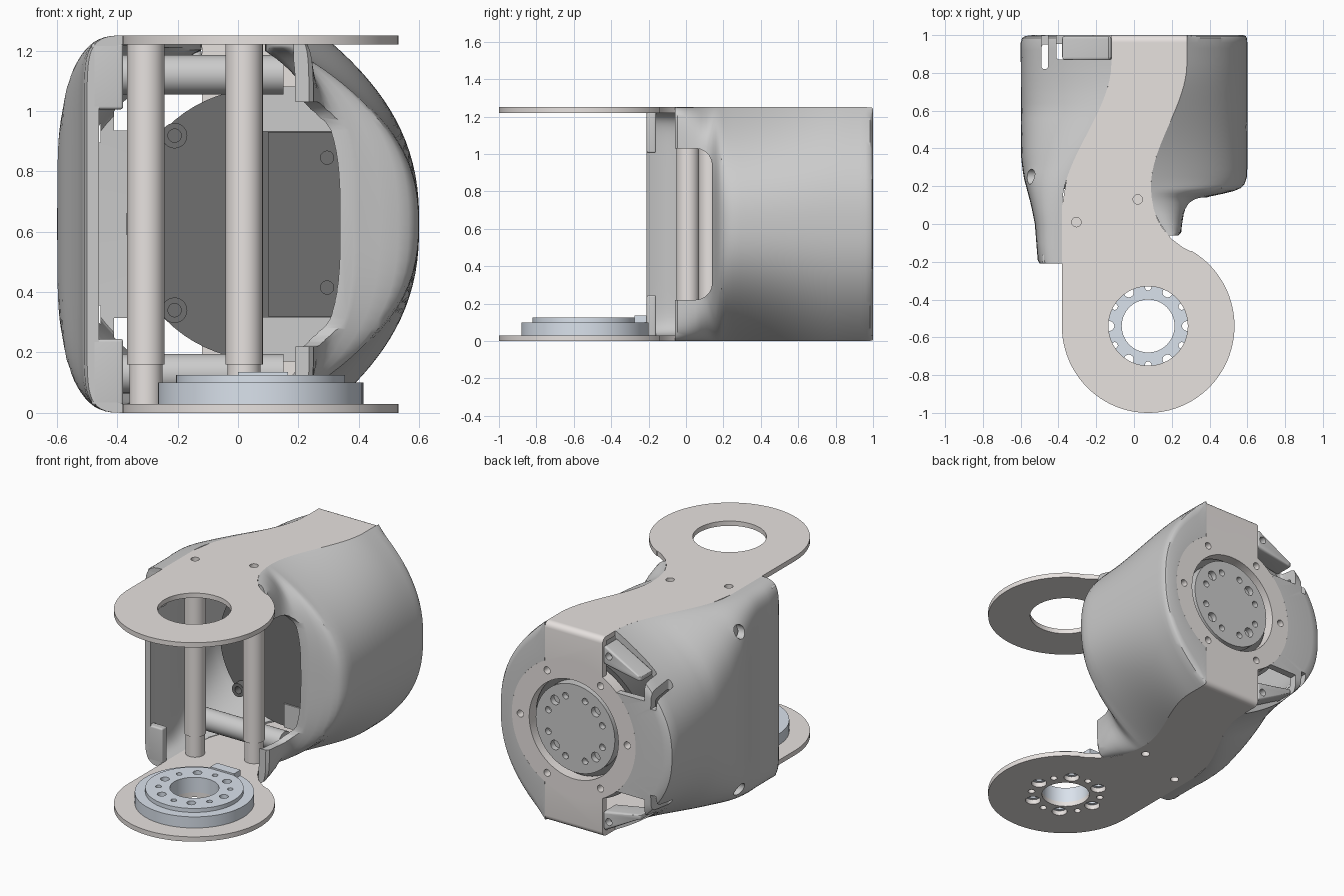
import bpy, bmesh, math
from mathutils import Vector, Matrix

if "Cube" in bpy.data.objects:
    bpy.data.objects.remove(bpy.data.objects["Cube"])

CX, CZ, PY = 0.08, 0.625, -0.54      # motor axis x/z, pivot ring y
PX = 0.075


def mat(name, c):
    m = bpy.data.materials.new(name)
    m.diffuse_color = (*c, 1)
    m.use_nodes = True
    m.node_tree.nodes["Principled BSDF"].inputs["Base Color"].default_value = m.diffuse_color
    return m


TAN = mat("warm_metal", (0.80, 0.76, 0.74))
BLUE = mat("pale_steel", (0.70, 0.76, 0.84))
DARK = mat("dark_motor", (0.16, 0.16, 0.16))


def obj(name, bm, m=None):
    me = bpy.data.meshes.new(name)
    bm.to_mesh(me)
    bm.free()
    o = bpy.data.objects.new(name, me)
    bpy.context.collection.objects.link(o)
    if m:
        me.materials.append(m)
    return o


def cyls(name, items, m=None):
    bm = bmesh.new()
    for a, b, r, *seg in items:
        a, b = Vector(a), Vector(b)
        rot = (b - a).to_track_quat('Z', 'Y').to_matrix().to_4x4()
        bmesh.ops.create_cone(bm, cap_ends=True, segments=seg[0] if seg else 48, radius1=r, radius2=r,
                              depth=(b - a).length, matrix=Matrix.Translation((a + b) / 2) @ rot)
    return obj(name, bm, m)


def box(name, lo, hi, m=None, bevel=0, pick=None):
    bm = bmesh.new()
    lo, hi = Vector(lo), Vector(hi)
    bmesh.ops.create_cube(bm, size=1, matrix=Matrix.Translation((lo + hi) / 2) @ Matrix.Diagonal((*(hi - lo), 1)))
    if bevel:
        es = [e for e in bm.edges if pick is None or pick(e)]
        bmesh.ops.bevel(bm, geom=es, offset=bevel, segments=5, profile=0.5, affect='EDGES')
    return obj(name, bm, m)


def along(axis):
    return lambda e: abs(e.verts[0].co[axis] - e.verts[1].co[axis]) > 0.1


# boolean difference; tries the next solver if the body is lost
def cut(o, c):
    c.hide_render = True
    old = o.data.copy()
    bpy.context.view_layer.update()
    size = o.dimensions.copy()
    for solver in ('MANIFOLD', 'EXACT', 'FLOAT'):
        md = o.modifiers.new("cut", 'BOOLEAN')
        md.object, md.operation, md.solver = c, 'DIFFERENCE', solver
        bpy.context.view_layer.objects.active = o
        bpy.ops.object.modifier_apply(modifier=md.name)
        bpy.context.view_layer.update()
        if (o.dimensions - size).length < 0.1 and len(o.data.polygons) > len(old.polygons) * 0.4:
            break
        o.modifiers.clear()
        o.data = old.copy()
    bpy.data.objects.remove(c)


def lerp(tab, y):
    for (a, p), (b, q) in zip(tab, tab[1:]):
        if y <= b:
            return p + (q - p) * max(0, (y - a) / (b - a))
    return tab[-1][1]


def sstep(a, b, y):
    t = min(1, max(0, (y - a) / (b - a)))
    return t * t * (3 - 2 * t)


def left_edge(y):
    return -0.38 + 0.26 * sstep(0.1, 0.85, y)


FILLET = [(-0.145, 0.30), (-0.125, 0.26), (-0.08, 0.2), (-0.02, 0.15), (0.03, 0.122), (0.08, 0.104),
          (0.15, 0.092), (0.2, 0.09)]


def right_edge(y):
    return lerp(FILLET, y) if y < 0.2 else 0.09 + 0.19 * sstep(0.2, 0.85, y)


# top and bottom plates
def plate(name, z0, z1):
    pts = [(PX + 0.457 * math.cos(a), PY + 0.46 * math.sin(a))
           for a in [math.radians(180 + i * 240 / 60) for i in range(61)]]
    pts += [(x, y) for y, x in FILLET]
    ys = [0.2 + 0.76 * i / 20 for i in range(1, 21)]
    pts += [(right_edge(y), y) for y in ys]
    pts += [(left_edge(y), y) for y in reversed(ys)] + [(-0.38, 0.1)]
    bm = bmesh.new()
    f = bm.faces.new([bm.verts.new((x, y, z0)) for x, y in pts])
    r = bmesh.ops.extrude_face_region(bm, geom=[f])
    bmesh.ops.translate(bm, vec=(0, 0, z1 - z0), verts=[v for v in r['geom'] if isinstance(v, bmesh.types.BMVert)])
    bmesh.ops.recalc_face_normals(bm, faces=bm.faces)
    return obj(name, bm, TAN)


POSTS = [(-0.305, 0.01), (0.02, 0.13)]


def upright(n, r, rad, z0, z1, off=0):
    an = [2 * math.pi * (i + off) / n for i in range(n)]
    return [((PX + r * math.cos(a), PY + r * math.sin(a), z0), (PX + r * math.cos(a), PY + r * math.sin(a), z1), rad, 20)
            for a in an]


def axial(n, r, rad, y0, y1, off=0):
    an = [2 * math.pi * (i + off) / n for i in range(n)]
    return [((CX + r * math.cos(a), y0, CZ + r * math.sin(a)), (CX + r * math.cos(a), y1, CZ + r * math.sin(a)), rad, 20)
            for a in an]


def pins(z):
    return [((x, y, z - 0.1), (x, y, z + 0.1), 0.025, 20) for x, y in POSTS]


bolts = upright(6, 0.205, 0.026, -0.1, 0.3) + upright(6, 0.205, 0.017, -0.1, 0.3, 0.5)
top, bottom = plate("top_plate", 1.22, 1.25), plate("bottom_plate", 0, 0.03)
cut(top, cyls("c", [((PX, PY, 1.1), (PX, PY, 1.4), 0.21, 64)] + pins(1.235)))
cut(bottom, cyls("c", [((PX, PY, -0.1), (PX, PY, 0.1), 0.14, 64)] + pins(0.015)
                 + upright(6, 0.205, 0.045, -0.1, 0.1) + upright(6, 0.205, 0.02, -0.1, 0.1, 0.5)))

# pivot flange with bolt holes and tab
for nm, r, z0, z1 in (("flange_base", 0.34, 0.03, 0.1), ("flange_step", 0.28, 0.1, 0.125)):
    f = cyls(nm, [((PX, PY, z0), (PX, PY, z1), r, 72)], BLUE)
    cut(f, cyls("c", [((PX, PY, -0.1), (PX, PY, 0.3), 0.14, 64)] + bolts))
box("flange_tab", (0, -0.275, 0.1), (0.165, -0.21, 0.135), BLUE)

# posts, cross bars
for i, (x, y) in enumerate(POSTS):
    cyls(f"post_{i}", [((x, y, 0.03), (x, y, 0.165), 0.055), ((x, y, 0.16), (x, y, 1.22), 0.062)], TAN)
for i, z in enumerate((0.13, 1.12)):
    cyls(f"cross_bar_{i}", [((-0.5, 0.25, z), (0.15, 0.25, z), 0.065)])

# back strap, mounting ring and output disc
strap = box("back_strap", (-0.12, 0.96, 0), (0.28, 1, 1.25), TAN, 0.035,
            lambda e: all(v.co.y > 0.99 for v in e.verts) and along(0)(e))
cut(strap, cyls("c", [((CX, 0.8, CZ), (CX, 1.2, CZ), 0.43, 72)]))
ring = cyls("mount_ring", [((CX, 0.93, CZ), (CX, 1, CZ), 0.43, 72)], TAN)
cut(ring, cyls("c", [((CX, 0.8, CZ), (CX, 1.2, CZ), 0.31, 72)] + axial(6, 0.372, 0.022, 0.8, 1.2)))
disc = cyls("output_disc", [((CX, 0.9, CZ), (CX, 0.985, CZ), 0.275, 72)])
cut(disc, cyls("c", axial(4, 0.2, 0.03, 0.95, 1.2, 0.5) + axial(4, 0.2, 0.02, 0.95, 1.2, 0.22)
               + axial(4, 0.2, 0.02, 0.95, 1.2, 0.78)))

# motor body, side block, brackets and screw sockets
cyls("motor_body", [((CX, 0.35, CZ), (CX, 0.92, CZ), 0.45, 72)], DARK)
block = box("motor_block", (0.1, 0.345, 0.32), (0.42, 0.6, 0.93), DARK)
cut(block, cyls("c", [((0.295, 0.3, z), (0.295, 0.36, z), 0.022, 20) for z in (0.415, 0.845)]))
for i, z in enumerate((0.17, 0.932)):
    box(f"motor_bracket_{i}", (0.08, 0.34, z), (0.32, 0.5, z + 0.148))
for i, z in enumerate((0.34, 0.918)):
    s = cyls(f"screw_socket_{i}", [((-0.21, 0.3, z), (-0.21, 0.5, z), 0.042)], DARK)
    cut(s, cyls("c", [((-0.21, 0.2, z), (-0.21, 0.36, z), 0.022)]))


# shells lofted along y as closed double walls: plate edge at top/bottom, bulge at mid height
def shell(name, side, edge, bulge, power, corner, ys, t, n=48):
    us = [math.cos(math.pi * j / n) for j in range(n + 1)]

    def section(y, wall=0):
        row = []
        for u in us:
            f = (1 - min(1, abs(u)) ** lerp(power, y)) ** lerp(corner, y)
            w = max(0, side * (lerp(bulge, y) - edge(y)) * f - wall)
            row.append(Vector((edge(y) + side * w, y, CZ + (CZ - 0.7 * wall) * u)))
        return row

    def to_ring(row, f, y):
        res = []
        for p in row:
            d = Vector((side * max(side * (p.x - CX), 0.201), 0, p.z - CZ))
            e = d.normalized() * 0.43
            if abs(e.x) < 0.2:
                k = (0.2 - abs(e.x)) / 0.07 * 0.9
                e = Vector((side * 0.2, 0, math.copysign(0.381 + min(k, 0.95) * (abs(d.z) - 0.381), d.z)))
            q = d + (e - d) * f
            res.append(Vector((CX + q.x, y, CZ + q.z)))
        return res
    outer = [section(y) for y in ys]
    inner = [section(min(y, 0.93), t) for y in ys[:-1]] + [section(0.94, t)]
    for y, f in ((0.985, 0.03), (0.995, 0.1), (1.0, 0.25), (1.0, 1)):
        outer.append(to_ring(section(0.97), f, y))
        inner.append(to_ring(section(0.94, t), f, 0.95 + 0.01 * f))
    bm = bmesh.new()
    go, gi = [[[bm.verts.new(p) for p in r] for r in rows] for rows in (outer, inner)]
    m = len(go) - 1
    for i in range(m):
        for j in range(n):
            for g in (go, gi):
                bm.faces.new((g[i][j], g[i + 1][j], g[i + 1][j + 1], g[i][j + 1]))
        for j in (0, n):
            bm.faces.new((go[i][j], go[i + 1][j], gi[i + 1][j], gi[i][j]))
    for i in (0, m):
        for j in range(n):
            bm.faces.new((go[i][j], go[i][j + 1], gi[i][j + 1], gi[i][j]))
    bmesh.ops.recalc_face_normals(bm, faces=bm.faces)
    if bm.calc_volume(signed=True) < 0:
        bmesh.ops.reverse_faces(bm, faces=bm.faces)
    return obj(name, bm)


LB = [(-0.21, -0.5), (-0.19, -0.51), (0, -0.525), (0.1, -0.545), (0.25, -0.585), (0.35, -0.598), (1, -0.6)]
LP = [(-0.21, 14), (0.1, 10), (0.3, 5.5), (0.6, 3), (1, 2.3)]
LQ = [(-0.21, 0.35), (0.05, 0.4), (0.35, 0.75), (0.7, 1), (1, 1)]
left = shell("left_shell", -1, left_edge, LB, LP, LQ,
             [-0.21, -0.19, -0.1] + [0.04 * i for i in range(24)] + [0.96], 0.04)
RB = [(-0.06, 0.235), (-0.045, 0.25), (0, 0.255), (0.05, 0.265), (0.08, 0.28), (0.11, 0.31), (0.13, 0.35),
      (0.145, 0.4), (0.16, 0.47), (0.175, 0.53), (0.19, 0.565), (0.21, 0.585), (0.25, 0.598), (0.3, 0.6), (1, 0.6)]
RP = [(-0.06, 14), (0.03, 10), (0.08, 6), (0.12, 3.8), (0.16, 2.8), (0.22, 2.4), (1, 2.4)]
RQ = [(-0.06, 0.4), (0.03, 0.5), (0.14, 0.9), (0.2, 1), (1, 1)]
right = shell("right_shell", 1, right_edge, RB, RP, RQ,
              [y for y, _ in RB[:13]] + [0.29 + 0.04 * i for i in range(17)] + [0.96], 0.045)

# side window, cable pockets, slots and screw holes
cut(right, box("c", (0.0, -0.5, 0.22), (0.8, 0.14, 1.03), None, 0.09, along(0)))
for s in (1, -1):
    def zr(a, b):
        return sorted((CZ + s * a, CZ + s * b))
    for x0, x1, y0, h in ((-0.41, -0.115, 0.87, 0.31), (-0.49, -0.455, 0.82, 0.27)):
        a, b = zr(h, 0.8)
        cut(left, box("c", (x0, y0, a), (x1, 1.1, b), None, 0.015, along(2)))
    z = CZ + s * 0.495
    cut(left, cyls("c", [((-0.8, 0.25, z), (-0.5, 0.25, z), 0.04)]))
    # tapered cable boss beside strap, front corner lips of left shell
    a, b = zr(0.46, 0.58)
    boss = box("cable_boss", (-0.38, 0.87, a), (-0.12, 0.995, b), None, 0.015)
    for v in boss.data.vertices:
        if v.co.x < -0.3:
            v.co.z = CZ + s * (0.42 + 0.25 * (abs(v.co.z - CZ) - 0.46))
    cut(boss, cyls("c", [((-0.16, 0.95, (a + b) / 2), (-0.16, 1.1, (a + b) / 2), 0.022)]))
    a, b = zr(0.38, 0.6)
    box("corner_lip", (-0.485, -0.21, a), (-0.38, -0.16, b), None, 0.01)

# smooth shading with sharp edges kept
for o in bpy.context.scene.objects:
    o.select_set(True)
bpy.context.view_layer.objects.active = left
bpy.ops.object.shade_smooth_by_angle(angle=math.radians(35))
